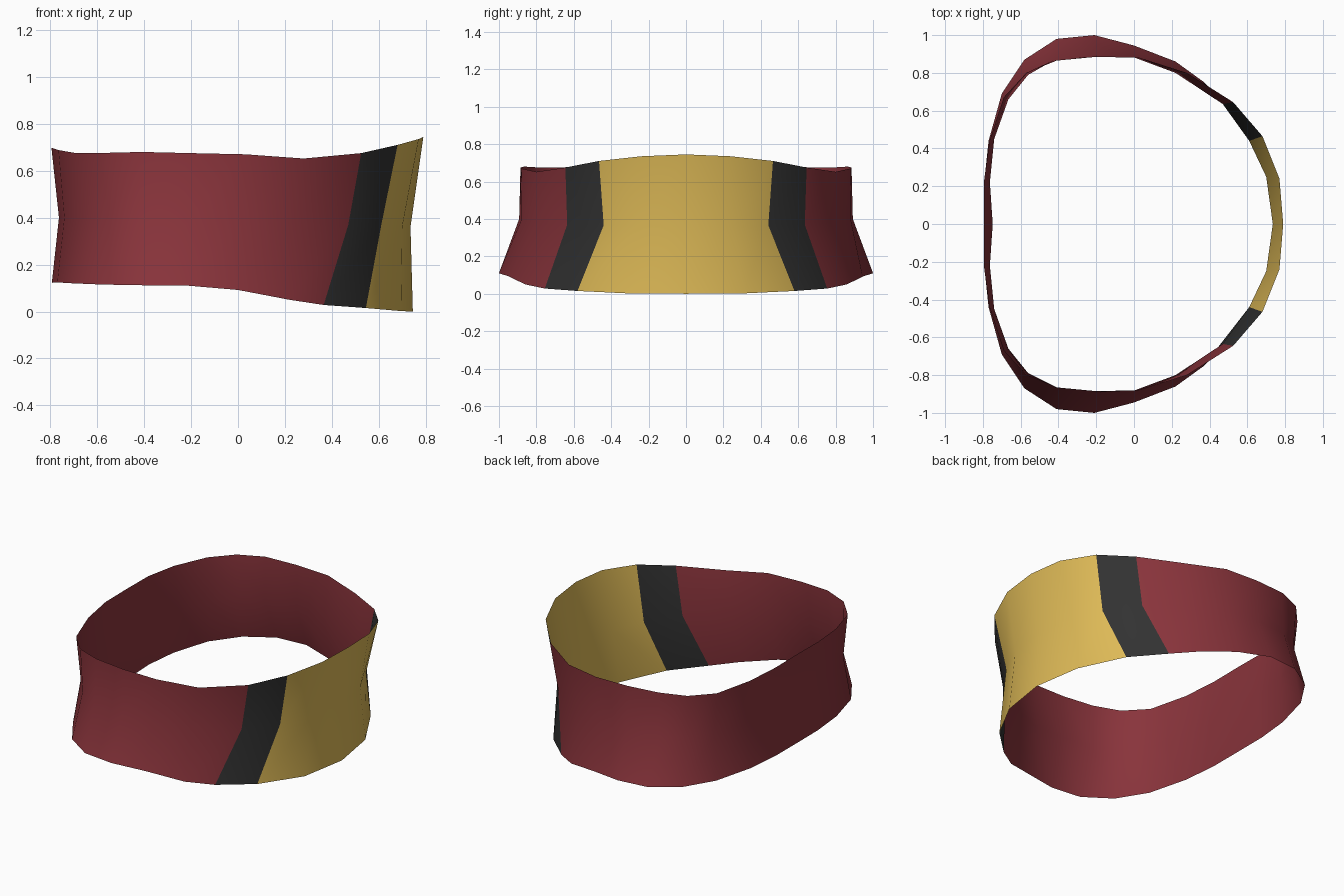
import bpy

# Half-outlines (x, y, z) from the front centre (+x) round to the back centre (-x)
TOP = [(.79, 0, .745), (.77, .24, .735), (.68, .465, .71), (.525, .645, .675),
       (.28, .80, .652), (.03, .88, .67), (-.2, .885, .675), (-.41, .865, .68),
       (-.57, .80, .676), (-.69, .67, .675), (-.765, .44, .688), (-.795, .22, .698), (-.795, 0, .70)]
MID = [(.735, 0, .36), (.70, .25, .362), (.61, .44, .366), (.47, .635, .37),
       (.22, .80, .38), (0, .882, .39), (-.2, .892, .40), (-.42, .87, .40),
       (-.56, .79, .40), (-.665, .66, .40), (-.74, .45, .40), (-.763, .22, .40), (-.748, 0, .40)]
LOW = [(.745, 0, 0), (.695, .31, .002), (.545, .58, .015), (.365, .755, .028),
       (.22, .86, .05), (0, .945, .092), (-.21, 1, .11), (-.41, .98, .112),
       (-.58, .87, .115), (-.70, .69, .12), (-.77, .44, .124), (-.793, .22, .125), (-.788, 0, .12)]


def material(name, rgb):
    m = bpy.data.materials.new(name)
    m.diffuse_color = (*rgb, 1)
    return m


def closed_ring(half):
    # Mirror the half-outline across y to close the loop
    return half + [(x, -y, z) for x, y, z in half[-2:0:-1]]


rows = [closed_ring(r) for r in (LOW, MID, TOP)]
n = len(rows[0])
verts = [p for row in rows for p in row]
faces, colours = [], []
for r in range(2):
    for c in range(n):
        d = (c + 1) % n
        faces.append((r * n + c, r * n + d, (r + 1) * n + d, (r + 1) * n + c))
        step = min(c, n - 1 - c)          # columns away from the front centre
        colours.append(2 if step < 2 else 1 if step == 2 else 0)

# Flared fabric band: red body, black stripes, gold front panel
mesh = bpy.data.meshes.new("band")
mesh.from_pydata(verts, [], faces)
for m in (material("dark red", (.25, .034, .044)),
          material("black", (.032, .032, .032)),
          material("gold", (.73, .49, .095))):
    mesh.materials.append(m)
for poly, colour in zip(mesh.polygons, colours):
    poly.material_index = colour
    poly.use_smooth = True
band = bpy.data.objects.new("band", mesh)
bpy.context.collection.objects.link(band)
